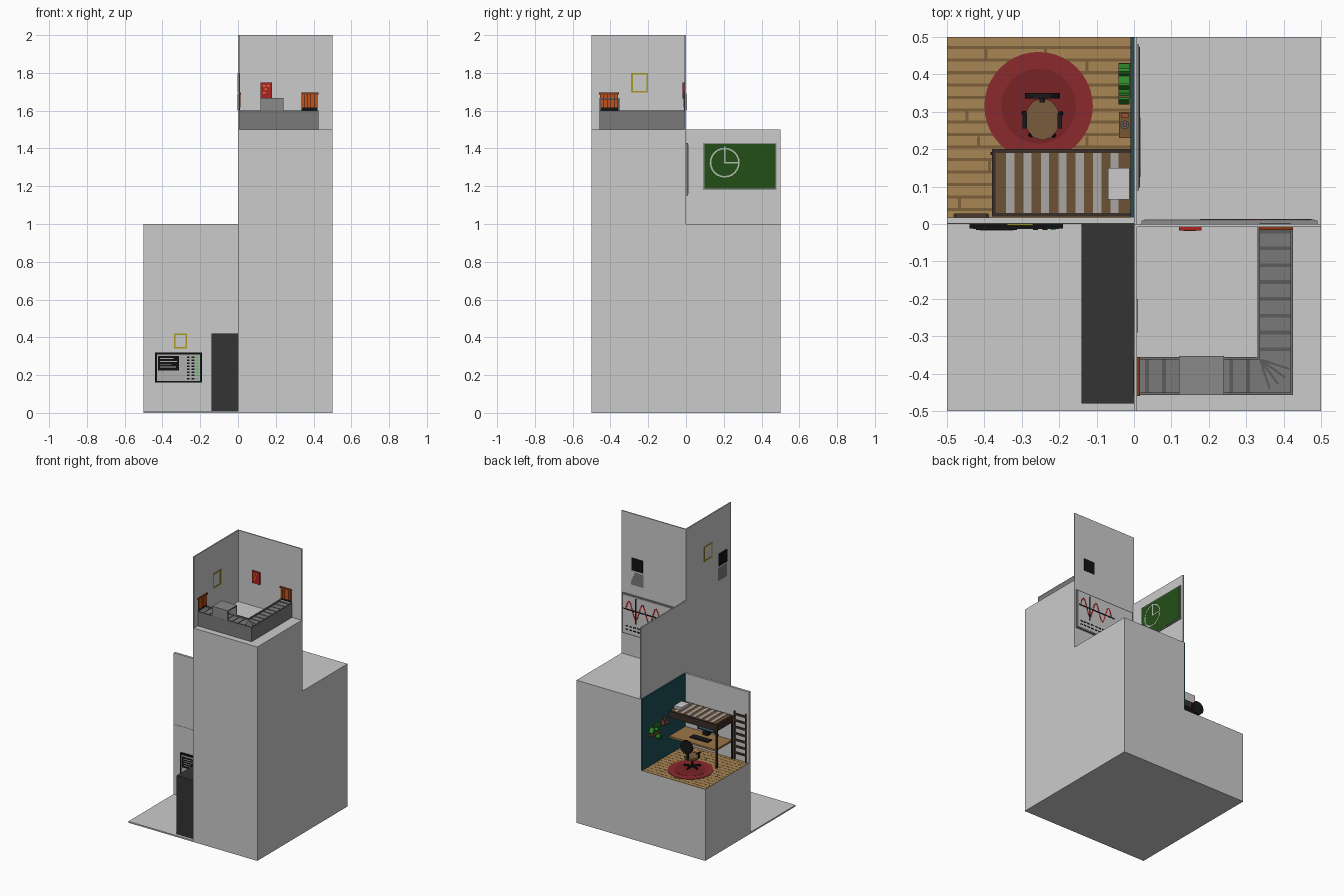
import bpy, bmesh, math
from mathutils import Matrix, Vector

mats = {}

def material(hexcol):
    if hexcol not in mats:
        m = bpy.data.materials.new("paint_" + hexcol)
        c = [int(hexcol[i:i + 2], 16) / 255 for i in (0, 2, 4)]
        m.diffuse_color = [((v + .055) / 1.055) ** 2.4 if v > .04 else v / 12.92 for v in c] + [1]
        mats[hexcol] = m
    return mats[hexcol]

def finish(name, bm, color):
    me = bpy.data.meshes.new(name)
    bm.to_mesh(me)
    bm.free()
    ob = bpy.data.objects.new(name, me)
    bpy.context.collection.objects.link(ob)
    if color:
        me.materials.append(material(color))
    return ob

def add_box(bm, x0, x1, y0, y1, z0, z1, rot=None):
    c = Vector(((x0 + x1) / 2, (y0 + y1) / 2, (z0 + z1) / 2))
    mat = Matrix.Translation(c) @ (rot or Matrix()) @ Matrix.Diagonal((x1 - x0, y1 - y0, z1 - z0, 1))
    bmesh.ops.create_cube(bm, size=1, matrix=mat)

def boxes(name, items, color=None):
    bm = bmesh.new()
    for b in items:
        add_box(bm, *b)
    return finish(name, bm, color)

def box(name, *b, color=None):
    return boxes(name, [b], color)

def disc(name, x, y, z0, z1, r, color, n=24, sy=1):
    bm = bmesh.new()
    mat = Matrix.Translation((x, y, (z0 + z1) / 2)) @ Matrix.Diagonal((1, sy, 1, 1))
    bmesh.ops.create_cone(bm, cap_ends=True, segments=n, radius1=r, radius2=r, depth=z1 - z0, matrix=mat)
    return finish(name, bm, color)

def strokes(name, pts, axis, plane, w, color):
    """Thin bars joining 2D points on a wall; axis = wall normal."""
    bm = bmesh.new()
    for (a, b), (c, d) in zip(pts, pts[1:]):
        L, ang = math.hypot(c - a, d - b) + w, math.atan2(d - b, c - a)
        m, n = (a + c) / 2, (b + d) / 2
        if axis == 'y':
            add_box(bm, m - L / 2, m + L / 2, plane - .001, plane + .001, n - w / 2, n + w / 2,
                    Matrix.Rotation(-ang, 4, 'Y'))
        else:
            add_box(bm, plane - .001, plane + .001, m - L / 2, m + L / 2, n - w / 2, n + w / 2,
                    Matrix.Rotation(ang, 4, 'X'))
    return finish(name, bm, color)

# stepped blocks and room walls
box("ground_floor", -.5, 0, -.5, 0, 0, .01)
box("low_block", -.5, 0, 0, .5, 0, .5)
box("middle_block", 0, .5, 0, .5, 0, 1)
box("high_block", 0, .5, -.5, 0, 0, 1.5)
box("lower_back_wall", -.5, 0, .002, .018, .5, 1)
box("third_side_wall", 0, .008, 0, .5, 1, 1.5)
box("top_back_wall", 0, .5, -.008, 0, 1.5, 2)
box("top_side_wall", 0, .008, -.5, 0, 1.5, 2)

# ground room: dark cabinet, wall display, sign
box("dark_cabinet", -.14, 0, -.48, 0, .01, .42, color="333333")
box("display_case", -.44, -.19, -.012, .002, .16, .32, color="101010")
box("display_face", -.43, -.2, -.014, -.01, .17, .31, color="B0B0B0")
box("display_screen", -.423, -.313, -.016, -.012, .225, .3, color="101010")
boxes("screen_lines", [(-.412, -.412 + w, -.017, -.015, z, z + .005)
      for w, z in ((.07, .285), (.09, .27), (.06, .255), (.085, .24))], "B0B0B0")
boxes("display_switches", [(x, x + .014, -.016, -.012, .178 + i * .016, .186 + i * .016)
      for i in range(8) for x in (-.27, -.245)], "101010")
boxes("display_lamps", [(-.222, -.21, -.016, -.012, .178 + i * .016, .186 + i * .016)
      for i in range(8)], "55C855")
boxes("ground_sign_frame", [(-.34, -.27, -.004, 0, z, z + .008) for z in (.342, .412)] +
      [(x, x + .008, -.004, 0, .342, .42) for x in (-.34, -.278)], "A89A20")

# second room: plank floor, rug, teal wall
box("wood_floor", -.5, 0, .018, .5, .5, .502, color="A98655")
rows = 14
boxes("plank_gaps", [(-.5, 0, .035 + i * .0333, .043 + i * .0333, .502, .5025) for i in range(rows)] +
      [(x, x + .008, .043 + i * .0333, .068 + i * .0333, .502, .5025)
       for i in range(rows - 1) for x in (-.47 + (i * .11) % .25, -.24 + (i * .11) % .22)], "7C5F3A")
disc("rug", -.255, .315, .502, .505, .145, "8A2A2C", 40)
disc("rug_inner_ring", -.255, .315, .505, .506, .1, "7A2426", 32)
box("teal_wall", -.01, 0, .018, .5, .5, 1, color="1D4E56")

# loft bed
boxes("bed_frame", [(-.38, -.01, .02, .2, .76, .78), (-.38, -.01, .19, .2, .76, .805),
      (-.38, -.01, .02, .03, .76, .805), (-.38, -.37, .02, .2, .76, .805)], "3A2E28")
box("mattress", -.37, -.01, .03, .19, .78, .807, color="6F5236")
boxes("blanket_stripes", [(-.342 + i * .0465, -.32 + i * .0465, .03, .19, .806, .809)
      for i in range(7)], "AAA6A2")
box("pillow", -.07, -.012, .065, .15, .807, .825, color="C4C4C4")
boxes("bed_posts", [(-.38, -.37, y, y + .01, .502, .77) for y in (.02, .19)], "2A2624")
boxes("bed_braces", [(-.385 + .012, -.367 + .012, .184, .192, .72, .765, Matrix.Rotation(.6, 4, 'Y'))], "2A2624")
boxes("wall_ladder", [(-.48, -.39, .018, .028, .545 + i * .045, .557 + i * .045) for i in range(7)] +
      [(x, x + .008, .018, .026, .502, .84) for x in (-.395, -.483)], "4A382C")

# desk, keyboard, monitor
box("desk_top", -.37, -.01, .02, .2, .617, .63, color="9A7648")
box("keyboard", -.27, -.13, .1, .145, .63, .637, color="181818")
box("monitor", -.26, -.12, .03, .042, .65, .735, color="181818")
box("monitor_screen", -.25, -.13, .042, .044, .66, .725, color="3B7078")
box("monitor_stand", -.21, -.17, .025, .06, .63, .652, color="181818")

# office chair
disc("chair_seat", -.245, .28, .572, .587, .047, "7A5C3E", 12, 1.2)
box("chair_column", -.25, -.24, .275, .285, .515, .572, color="181818")
bm = bmesh.new()
for k in range(5):
    a = k * math.tau / 5 + .3
    cx, cy = -.245 + .026 * math.cos(a), .28 + .026 * math.sin(a)
    add_box(bm, cx - .027, cx + .027, cy - .005, cy + .005, .51, .52, Matrix.Rotation(a, 4, 'Z'))
    bmesh.ops.create_icosphere(bm, subdivisions=1, radius=.007, matrix=Matrix.Translation(
        (-.245 + .052 * math.cos(a), .28 + .052 * math.sin(a), .512)))
finish("chair_star_base", bm, "181818")
bm = bmesh.new()
bmesh.ops.create_cone(bm, cap_ends=True, segments=12, radius1=.047, radius2=.047, depth=.015,
    matrix=Matrix.Translation((-.245, .343, .67)) @ Matrix.Rotation(math.pi / 2, 4, 'X'))
finish("chair_back", bm, "181818")
box("chair_back_post", -.252, -.238, .325, .337, .575, .66, color="181818")
boxes("chair_arms", [(x, x + .012, .255, .295, .612, .618) for x in (-.298, -.204)] +
      [(x + .003, x + .009, .272, .28, .58, .612) for x in (-.298, -.204)], "181818")

# wall shelves with plants
boxes("plant_shelves", [(-.04, -.01, .34, .43, .715, .722), (-.04, -.01, .23, .3, .745, .752)], "7A5530")
for i, (y, z) in enumerate(((.36, .722), (.41, .722), (.265, .752))):
    disc("plant_pot_%d" % i, -.025, y, z, z + .022, .012, "8A5A34" if i < 2 else "5A6066", 8)
bm = bmesh.new()
for y, z, t in ((.355, .76, .4), (.365, .765, -.4), (.415, .76, .5), (.405, .762, -.3), (.345, .7, .2), (.33, .68, -.3),
                (.385, .745, 1.2)):
    add_box(bm, -.042, -.012, y - .004, y + .004, z - .022, z + .022, Matrix.Rotation(t, 4, 'X'))
finish("plant_leaves", bm, "2F8A2C")
boxes("shelf_ornaments", [(-.03, -.02, .26, .27, .774, .8), (-.035, -.015, .285, .295, .752, .78)], "A0503A")

# third room: chalkboard and whiteboard
box("chalkboard_frame", .005, .014, .09, .48, 1.18, 1.43, color="8C8C8C")
box("chalkboard", .012, .016, .097, .473, 1.188, 1.423, color="234F17")
ring = [(.205 + .075 * math.cos(k * math.tau / 24), 1.325 + .075 * math.sin(k * math.tau / 24)) for k in range(25)]
strokes("chalk_circle", ring, 'x', .0165, .008, "B4BEB0")
strokes("chalk_radii", [(.205, 1.405), (.205, 1.325), (.28, 1.325)], 'x', .0165, .008, "B4BEB0")
boxes("whiteboard_frame", [(.02, .49, 0, .01, 1.15, 1.43)], "8C8C8C")
box("whiteboard", .028, .482, .009, .012, 1.158, 1.422, color="BEBEBE")
wave = [(.46 - i * .0125, 1.325 + .06 * math.sin(i * .75)) for i in range(22)]
strokes("graph_curve", wave, 'y', .0125, .008, "C02525")
strokes("graph_axis", [(.47, 1.325), (.18, 1.325)], 'y', .013, .008, "151515")
strokes("graph_upright", [(.38, 1.41), (.38, 1.24)], 'y', .013, .008, "151515")
boxes("note_dashes", [(.44 - i * .03, .46 - i * .03, .0115, .0135, z, z + .008)
      for i in range(9) for z in (1.18, 1.205)], "151515")

# top room: L-shaped conveyor with rails and ridges
boxes("conveyor_body", [(0, .425, -.457, -.355, 1.5, 1.592), (.33, .425, -.36, 0, 1.5, 1.592)], "7A7A7A")
boxes("conveyor_rails", [(.008, .425, -.457, -.45, 1.59, 1.602), (.008, .337, -.362, -.355, 1.59, 1.602),
      (.418, .425, -.457, -.008, 1.59, 1.602), (.33, .337, -.36, -.008, 1.59, 1.602)], "6E6E6E")
boxes("belt_ridges", [(.03 + i * .045, .04 + i * .045, -.45, -.362, 1.59, 1.594) for i in range(7)] +
      [(.337, .418, -.34 + i * .045, -.33 + i * .045, 1.59, 1.594) for i in range(8)], "5C5C5C")
bm = bmesh.new()
for k in range(1, 5):
    a = -math.pi / 2 * k / 5
    cx, cy = .337 + .042 * math.cos(a), -.362 + .042 * math.sin(a)
    add_box(bm, cx - .04, cx + .04, cy - .003, cy + .003, 1.59, 1.594, Matrix.Rotation(a, 4, 'Z'))
finish("belt_corner_ridges", bm, "5C5C5C")

# scanner arch over the belt
boxes("scanner_arch", [(.12, .24, -.457, -.449, 1.59, 1.668), (.12, .24, -.361, -.353, 1.59, 1.668),
      (.12, .24, -.457, -.353, 1.66, 1.668)], "8A8A8A")

# wall openings with strip curtains
box("back_opening", .335, .42, -.01, .002, 1.602, 1.69, color="121212")
box("side_opening", -.002, .01, -.455, -.36, 1.602, 1.69, color="121212")
boxes("back_curtain", [(.338 + i * .0165, .352 + i * .0165, -.014, -.008, 1.618, 1.685) for i in range(5)], "C4531C")
boxes("side_curtain", [(.008, .014, -.453 + i * .0185, -.437 + i * .0185, 1.618, 1.685) for i in range(5)], "C4531C")
boxes("curtain_headers", [(.335, .425, -.016, -.008, 1.685, 1.695), (.008, .016, -.46, -.355, 1.685, 1.695)], "8A3A14")

# red notice and top sign
box("red_notice", .12, .18, -.018, -.006, 1.665, 1.75, color="B02222")
boxes("notice_marks", [(x, x + .013, -.019, -.017, z, z + .008)
      for x, z in ((.132, 1.728), (.153, 1.728), (.14, 1.71), (.132, 1.692))], "D98A2B")
boxes("top_sign_frame", [(-.002, .011, -.29, -.2, z, z + .009) for z in (1.695, 1.791)] +
      [(-.002, .011, y, y + .009, 1.695, 1.8) for y in (-.29, -.209)], "A89A20")
